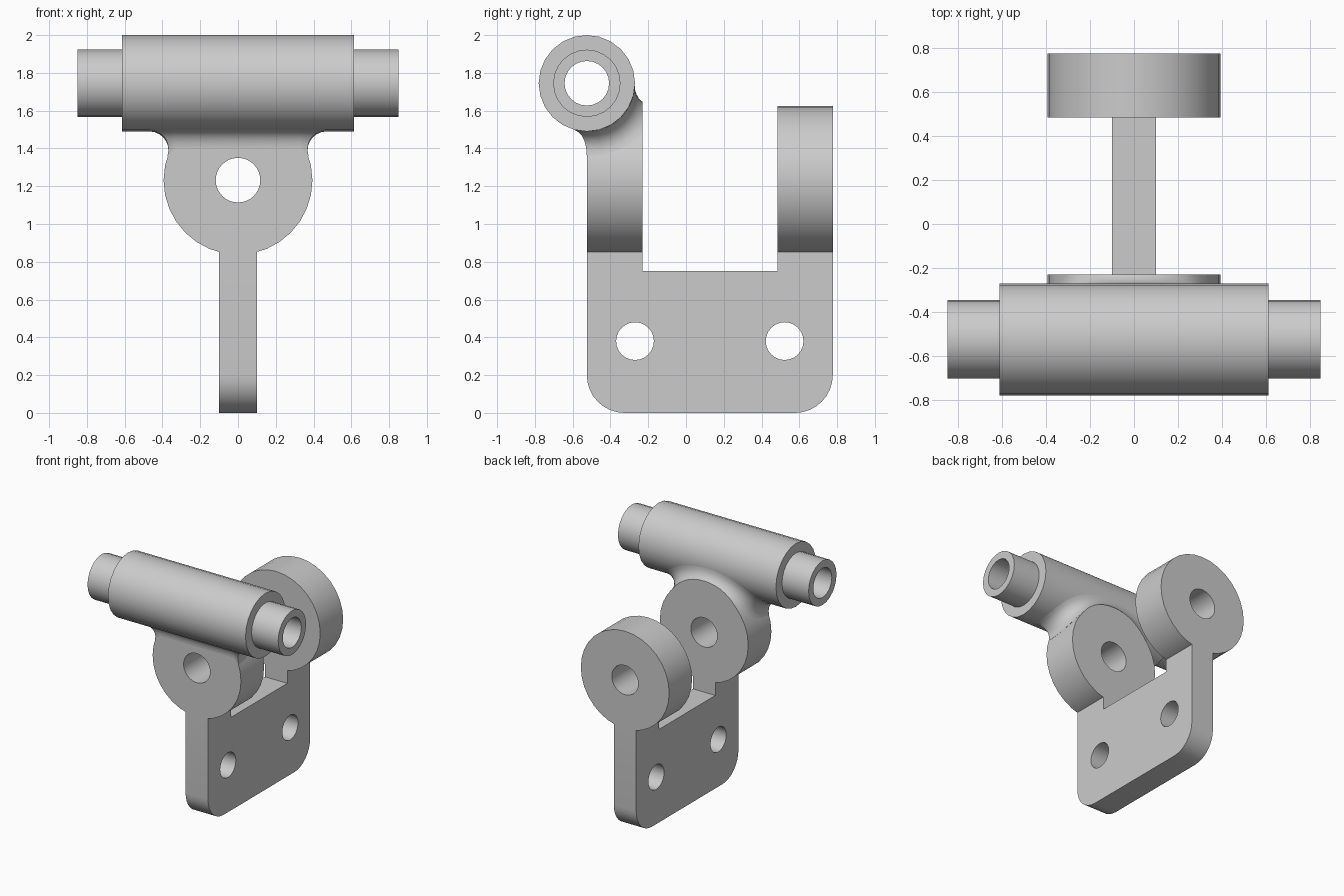
import bpy, bmesh
from math import sin, cos, pi, sqrt, asin
from mathutils import Vector

cube = bpy.data.objects.get("Cube")
if cube:
    bpy.data.objects.remove(cube, do_unlink=True)

GREY = (0.6, 0.6, 0.6, 1)
mat = bpy.data.materials.new("plain grey")
mat.use_nodes = True
mat.diffuse_color = GREY
mat.node_tree.nodes["Principled BSDF"].inputs["Base Color"].default_value = GREY

# Main dimensions
HALF = 0.1                                     # half thickness of plate
FRONT, FRONT_IN, BACK_IN, BACK = -0.525, -0.23, 0.485, 0.777
EYE_Z, EYE_R, BORE = 1.232, 0.394, 0.118       # lug discs
TUBE_Z, TUBE_R, SPIGOT_R = 1.745, 0.255, 0.178
FILLET = 0.1


def finish(bm, name):
    bmesh.ops.recalc_face_normals(bm, faces=bm.faces)
    mesh = bpy.data.meshes.new(name)
    bm.to_mesh(mesh)
    bm.free()
    mesh.materials.append(mat)
    ob = bpy.data.objects.new(name, mesh)
    bpy.context.collection.objects.link(ob)
    bpy.ops.object.select_all(action='DESELECT')
    ob.select_set(True)
    bpy.context.view_layer.objects.active = ob
    bpy.ops.object.shade_smooth_by_angle(angle=pi / 6)
    return ob


def skin(bm, rows, wrap_rows=True, wrap_cols=True):
    """Join rows of vertices with quads."""
    n, m = len(rows), len(rows[0])
    for i in range(n if wrap_rows else n - 1):
        a, b = rows[i], rows[(i + 1) % n]
        for j in range(m if wrap_cols else m - 1):
            k = (j + 1) % m
            bm.faces.new((a[j], a[k], b[k], b[j]))


def revolve(name, profile, place, sides):
    """Spin a closed (along, radius) profile; place maps it into space."""
    bm = bmesh.new()
    rows = []
    for i in range(sides):
        a = 2 * pi * i / sides
        rows.append([bm.verts.new(place(s, r * sin(a), r * cos(a))) for s, r in profile])
    skin(bm, rows)
    return finish(bm, name)


def arc(cy, cz, r, start, end, steps):
    return [(cy + r * cos(start + (end - start) * i / steps),
             cz + r * sin(start + (end - start) * i / steps)) for i in range(steps + 1)]


# Upright U-shaped plate with rounded lower corners and two bolt holes
CORNER, NOTCH, POST = 0.2, 0.75, 0.87
outline = arc(FRONT + CORNER, CORNER, CORNER, pi, 1.5 * pi, 8)
outline += arc(BACK - CORNER, CORNER, CORNER, 1.5 * pi, 2 * pi, 8)
outline += [(BACK, POST), (BACK_IN, POST), (BACK_IN, NOTCH),
            (FRONT_IN, NOTCH), (FRONT_IN, POST), (FRONT, POST)]
holes = [arc(y, 0.38, 0.1, 0, 2 * pi, 24)[:-1] for y in (-0.27, 0.522)]
bm = bmesh.new()
for loop in [outline] + holes:
    vs = [bm.verts.new((-HALF, y, z)) for y, z in loop]
    for i, v in enumerate(vs):
        bm.edges.new((v, vs[(i + 1) % len(vs)]))
bmesh.ops.triangle_fill(bm, edges=bm.edges[:], use_beauty=True)
ext = bmesh.ops.extrude_face_region(bm, geom=bm.faces[:], use_keep_orig=True)
bmesh.ops.translate(bm, vec=(2 * HALF, 0, 0),
                    verts=[g for g in ext["geom"] if isinstance(g, bmesh.types.BMVert)])
finish(bm, "mounting_plate")

# Two pierced lug discs
for name, y0, y1 in (("front_lug", FRONT, FRONT_IN), ("back_lug", BACK_IN, BACK)):
    revolve(name, [(y0, BORE), (y0, EYE_R), (y1, EYE_R), (y1, BORE)],
            lambda s, u, v: (u, s, EYE_Z + v), 32)

# Cross tube with a narrower spigot at each end and a through bore
half_profile = [(0.85, BORE), (0.85, SPIGOT_R), (0.613, SPIGOT_R), (0.613, TUBE_R)]
tube_profile = half_profile + [(-s, r) for s, r in reversed(half_profile)]
revolve("cross_tube", tube_profile, lambda s, u, v: (s, FRONT + u, TUBE_Z + v), 24)

# Fillet between front lug and tube, swept as a rolling ball
STEPS, STATIONS = 7, 12
reach = TUBE_R + FILLET
rim = EYE_R + FILLET


def ball_arc(centre, d0, d1):
    return [centre + FILLET * d0.slerp(d1, i / STEPS) for i in range(STEPS + 1)]


def side_row(u):
    top = asin((EYE_Z + rim - TUBE_Z) / reach)
    a = top + (-pi / 2 - top) * u * u
    dz = TUBE_Z + reach * sin(a) - EYE_Z
    x = sqrt(max(0, rim * rim - dz * dz))
    centre = Vector((x, FRONT + reach * cos(a), EYE_Z + dz))
    return ball_arc(centre, Vector((-x, 0, -dz)).normalized(), Vector((0, -cos(a), -sin(a))))


def front_row(x):
    drop = sqrt(reach ** 2 - FILLET ** 2)
    return ball_arc(Vector((x, FRONT - FILLET, TUBE_Z - drop)), Vector((0, 1, 0)),
                    Vector((0, FILLET, drop)).normalized())


right = [side_row(i / STATIONS) for i in range(STATIONS + 1)]
front = front_row(0.33)
# Mitred corner where the side and front fillets meet
right.append([Vector((s.x, f.y, s.z + (f.z - s.z) * i / STEPS))
              for i, (s, f) in enumerate(zip(right[-1], front))])
right.append(front)
left = [[Vector((-p.x, p.y, p.z)) for p in row] for row in reversed(right[1:])]
bm = bmesh.new()
rows = [[bm.verts.new(p) for p in row] for row in right + left]
skin(bm, rows, wrap_cols=False)
# Close the sweep to a point buried in the lug and tube
core = bm.verts.new((0, -0.42, 1.55))
for i, row in enumerate(rows):
    nxt = rows[(i + 1) % len(rows)]
    for j in (0, -1):
        bm.faces.new((row[j], nxt[j], core))
bmesh.ops.remove_doubles(bm, verts=bm.verts[:], dist=0.0005)
# Trim flush with the inner face of the lug
bmesh.ops.bisect_plane(bm, geom=bm.verts[:] + bm.edges[:] + bm.faces[:],
                       plane_co=(0, FRONT_IN, 0), plane_no=(0, 1, 0), clear_outer=True)
bmesh.ops.holes_fill(bm, edges=[e for e in bm.edges if e.is_boundary], sides=0)
finish(bm, "lug_fillet")
